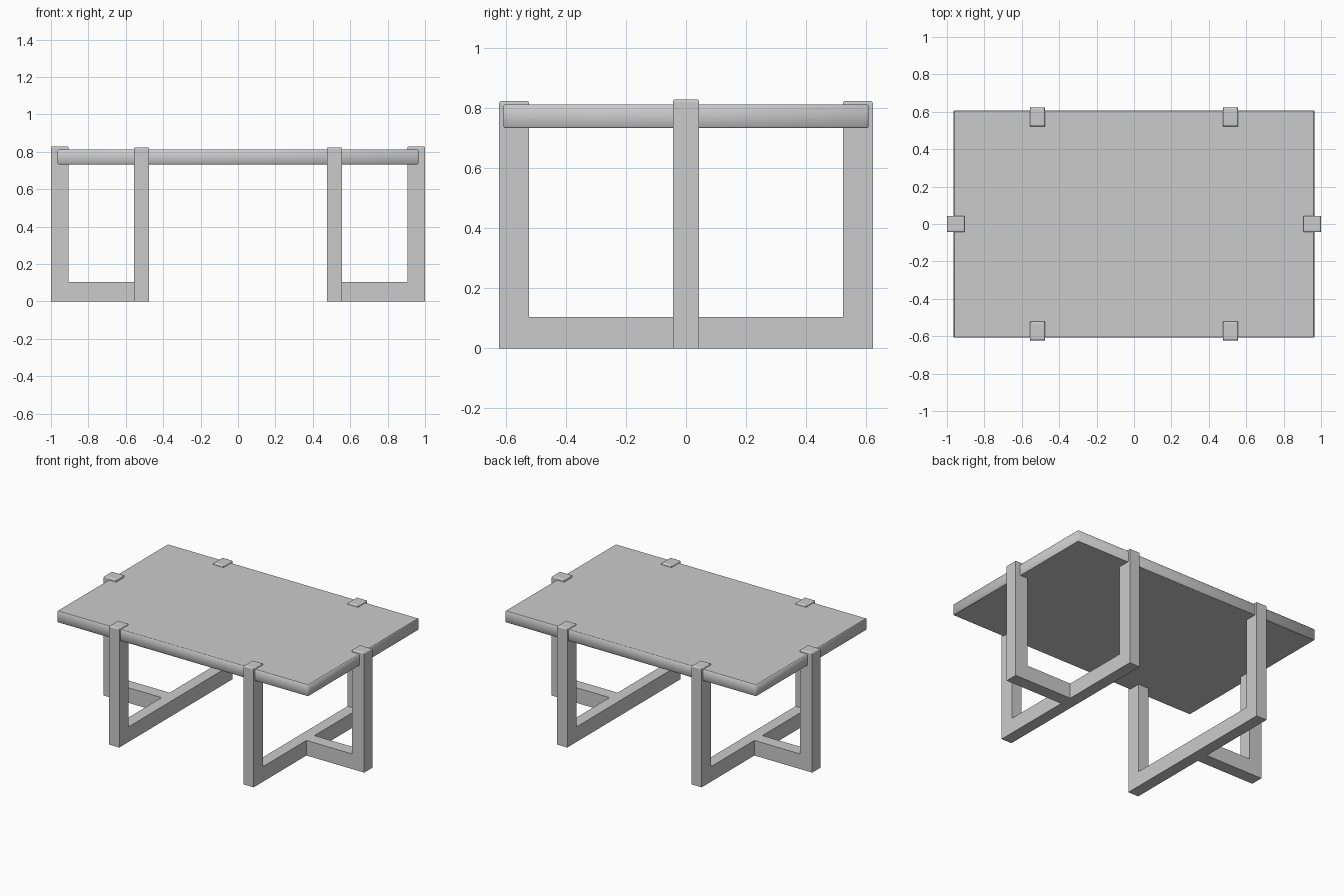
import bpy, bmesh
from mathutils import Vector

if "Cube" in bpy.data.objects:
    bpy.data.objects.remove(bpy.data.objects["Cube"])


def finish(bm, name, mirror=False):
    bmesh.ops.recalc_face_normals(bm, faces=bm.faces)
    me = bpy.data.meshes.new(name)
    bm.to_mesh(me)
    bm.free()
    ob = bpy.data.objects.new(name, me)
    bpy.context.collection.objects.link(ob)
    if mirror:
        m = ob.modifiers.new("mirror", 'MIRROR')
        m.use_axis = (True, False, False)
        m.use_bisect_axis = (False, False, False)
        m.use_mirror_merge = False
    return ob


def frame(name, profile, thickness, top):
    """Extrude a closed 3D outline and round off the tops of its posts."""
    bm = bmesh.new()
    face = bm.faces.new([bm.verts.new(p) for p in profile])
    ext = bmesh.ops.extrude_face_region(bm, geom=[face])
    verts = [g for g in ext["geom"] if isinstance(g, bmesh.types.BMVert)]
    bmesh.ops.translate(bm, vec=Vector(thickness), verts=verts)
    bmesh.ops.recalc_face_normals(bm, faces=bm.faces)
    rim = [e for e in bm.edges if all(abs(v.co.z - top) < 1e-4 for v in e.verts)]
    bmesh.ops.bevel(bm, geom=rim, offset=0.009, segments=3, profile=0.5, affect='EDGES')
    return finish(bm, name, mirror=True)


# Table top: slab with lightly eased edges
X, Y, Z0, Z1 = 0.965, 0.608, 0.733, 0.812
bm = bmesh.new()
bmesh.ops.create_cube(bm, size=1)
for v in bm.verts:
    v.co = (v.co.x * 2 * X, v.co.y * 2 * Y, Z0 if v.co.z < 0 else Z1)
bmesh.ops.bevel(bm, geom=bm.edges[:], offset=0.005, segments=1, affect='EDGES')
bm.normal_update()
for f in bm.faces:
    f.smooth = True
    # keep the flat upper and lower faces crisp
    if abs(f.normal.z) > 0.99:
        for e in f.edges:
            e.smooth = False
for e in bm.edges:
    if abs(e.verts[0].co.z - e.verts[1].co.z) > 0.03:
        e.smooth = False
finish(bm, "table_top")

# Cross frames: two posts joined by a floor beam, running front to back
yo, yi, top, beam, x0 = 0.622, 0.522, 0.824, 0.105, 0.476
u = [(-yo, 0), (yo, 0), (yo, top), (yi, top), (yi, beam), (-yi, beam), (-yi, top), (-yo, top)]
frame("cross_leg_frame", [(x0, y, z) for y, z in u], (0.08, 0, 0), top)

# End frames: a beam reaching outwards to a single end post
top = 0.829
l = [(0.55, 0), (1, 0), (1, top), (0.905, top), (0.905, beam), (0.55, beam)]
frame("end_leg_frame", [(x, -0.044, z) for x, z in l], (0, 0.088, 0), top)
